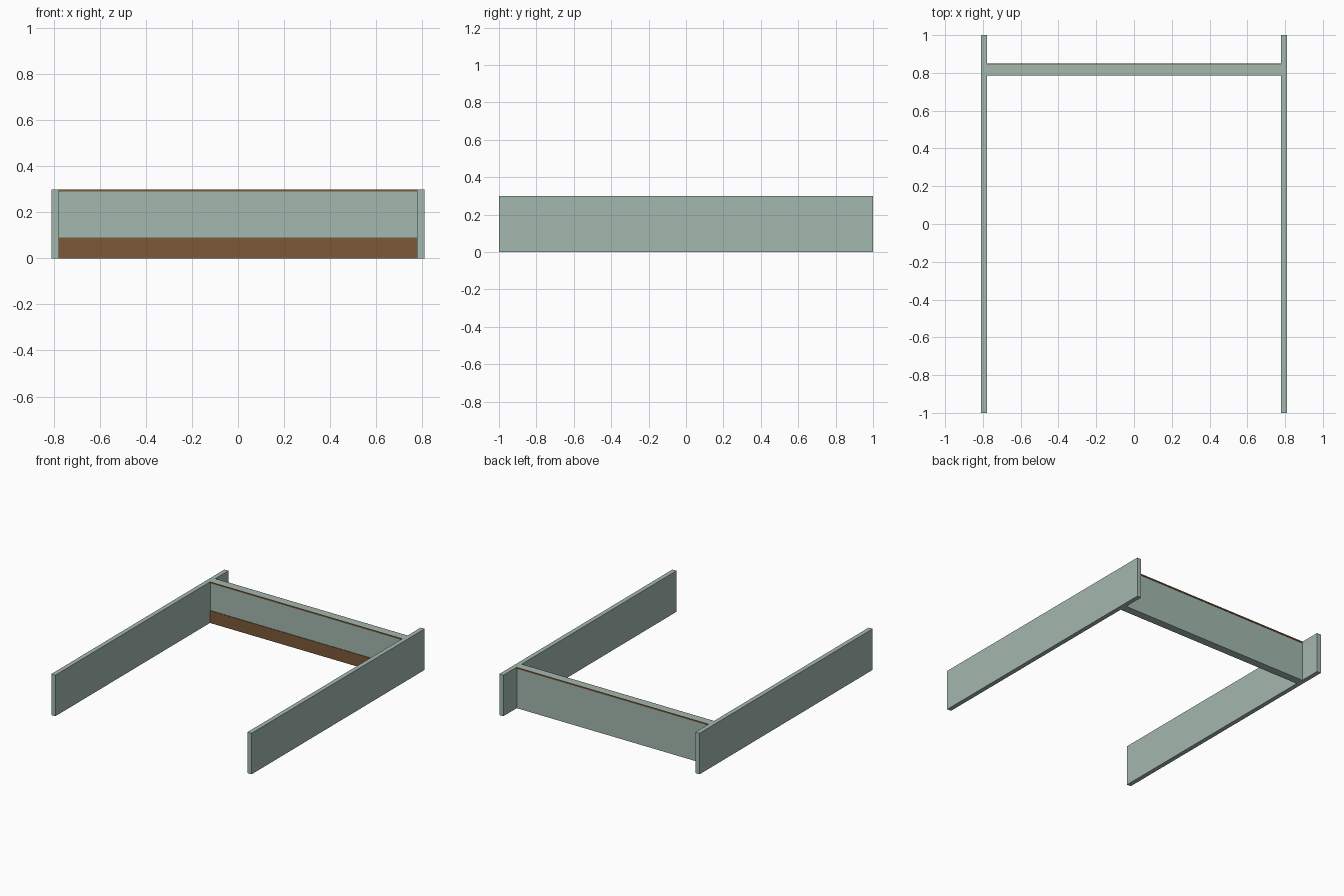
import bpy

cube = bpy.data.objects.get("Cube")
if cube:
    bpy.data.objects.remove(cube, do_unlink=True)


def make_material(name, rgb):
    mat = bpy.data.materials.new(name)
    mat.use_nodes = True
    colour = (*rgb, 1.0)
    mat.diffuse_color = colour
    mat.node_tree.nodes["Principled BSDF"].inputs["Base Color"].default_value = colour
    return mat


def box(name, low, high, mat):
    """Axis-aligned box between two corners."""
    centre = [(a + b) / 2 for a, b in zip(low, high)]
    bpy.ops.mesh.primitive_cube_add(size=1, location=centre)
    obj = bpy.context.object
    obj.name = name
    obj.scale = [b - a for a, b in zip(low, high)]
    bpy.ops.object.transform_apply(location=False, rotation=False, scale=True)
    obj.data.materials.append(mat)
    return obj


green = make_material("pale sage green", (0.37, 0.48, 0.43))
brown = make_material("wood brown", (0.205, 0.098, 0.04))

OUTER, INNER, HEIGHT = 0.81, 0.777, 0.30
FRONT, BACK, SKIN = 0.79, 0.845, 0.004

# Long side boards
box("left_board", (INNER, -1, 0), (OUTER, 1, HEIGHT), green)
box("right_board", (-OUTER, -1, 0), (-INNER, 1, HEIGHT), green)

# Cross board joining them near the back
box("cross_board", (-INNER, FRONT, 0), (INNER, BACK, HEIGHT), green)

# Brown bands along the faces of the cross board
box("front_lower_band", (-INNER, FRONT - SKIN, 0), (INNER, FRONT, 0.09), brown)
box("front_upper_band", (-INNER, FRONT - SKIN, 0.29), (INNER, FRONT, HEIGHT), brown)
box("back_upper_band", (-INNER, BACK, 0.29), (INNER, BACK + SKIN, HEIGHT), brown)
